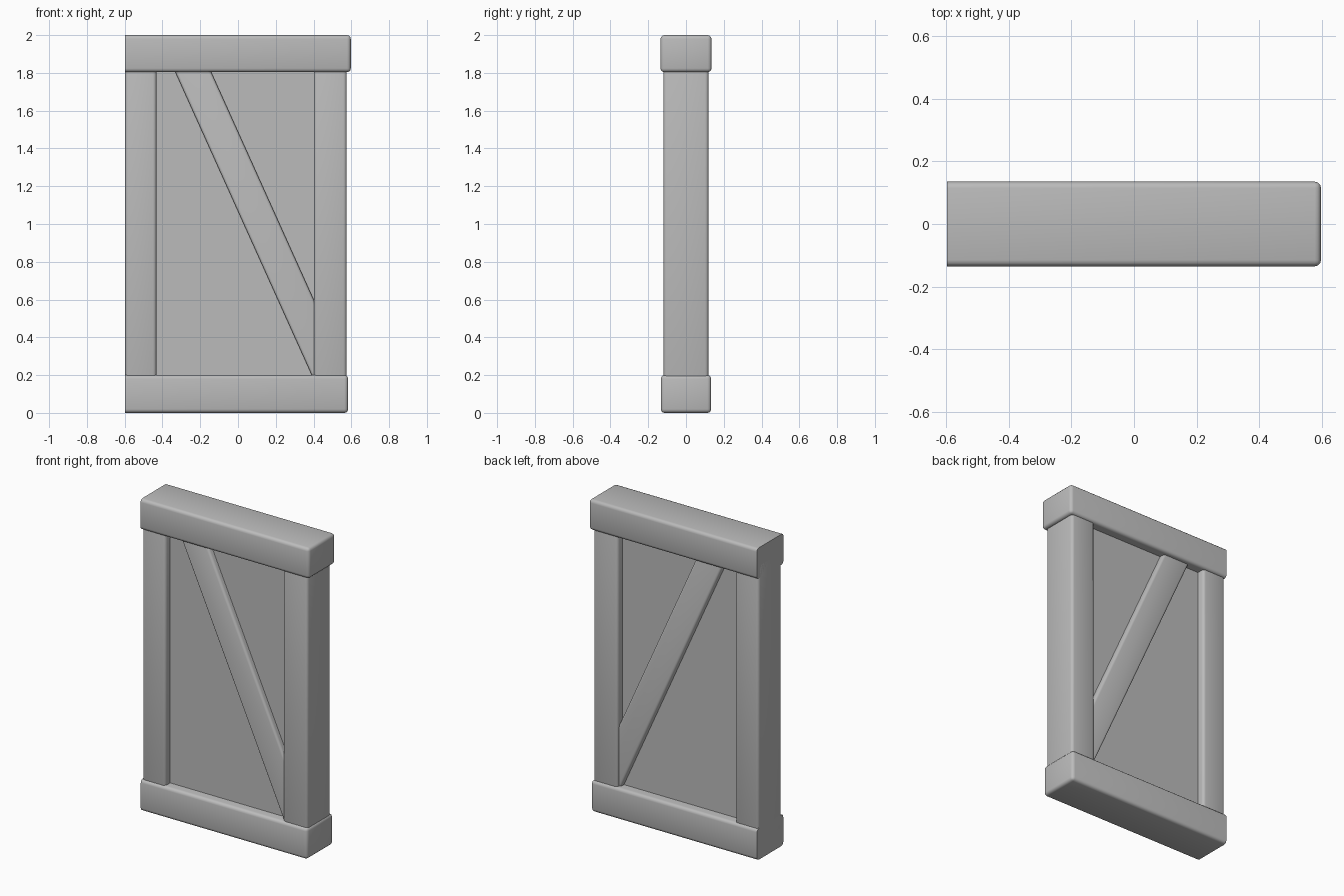
import bpy
import bmesh

cube = bpy.data.objects.get("Cube")
if cube:
    bpy.data.objects.remove(cube, do_unlink=True)

GREY = (0.5, 0.5, 0.5, 1.0)
grey = bpy.data.materials.new("plain grey")
grey.use_nodes = True
grey.diffuse_color = GREY
grey.node_tree.nodes["Principled BSDF"].inputs["Base Color"].default_value = GREY


def slab(name, outline, depth, bevel=0.0, flat_end=None):
    """Extrude an x-z outline through y, rounding all edges but those at flat_end."""
    bm = bmesh.new()
    front = [bm.verts.new((x, -depth, z)) for x, z in outline]
    back = [bm.verts.new((x, depth, z)) for x, z in outline]
    bm.faces.new(front)
    bm.faces.new(back[::-1])
    n = len(outline)
    for i in range(n):
        j = (i + 1) % n
        bm.faces.new((front[j], front[i], back[i], back[j]))
    bmesh.ops.recalc_face_normals(bm, faces=bm.faces[:])
    if bevel:
        edges = [e for e in bm.edges if flat_end is None
                 or any(abs(v.co.x - flat_end) > 0.001 for v in e.verts)]
        bmesh.ops.bevel(bm, geom=edges, offset=bevel, segments=3,
                        profile=0.5, affect='EDGES')
    mesh = bpy.data.meshes.new(name)
    bm.to_mesh(mesh)
    bm.free()
    mesh.materials.append(grey)
    obj = bpy.data.objects.new(name, mesh)
    bpy.context.collection.objects.link(obj)
    bpy.ops.object.select_all(action='DESELECT')
    obj.select_set(True)
    bpy.context.view_layer.objects.active = obj
    bpy.ops.object.shade_smooth_by_angle(angle=0.9)
    return obj


def box(x0, x1, z0, z1):
    return [(x0, z0), (x1, z0), (x1, z1), (x0, z1)]


# Horizontal beams, cut flat at the -x end
END = -0.597
slab("top_beam", box(END, 0.597, 1.804, 2.0), 0.135, 0.02, END)
slab("bottom_beam", box(END, 0.583, 0.0, 0.2), 0.133, 0.02, END)

# Upright posts, running into the beams
slab("right_post", box(END, -0.432, 0.1, 1.9), 0.119, 0.018)
slab("left_post", box(0.402, 0.575, 0.1, 1.9), 0.119, 0.018)

# Recessed wall panel
slab("wall_panel", box(-0.5, 0.5, 0.1, 1.9), 0.07)

# Diagonal brace, standing proud of the panel on both sides
SLOPE = -2.22


def brace_point(x_top, x=None, z=None):
    """Point on a sloped edge that crosses the top beam at x_top."""
    if z is None:
        return x, 1.8 + SLOPE * (x - x_top)
    return x_top + (z - 1.8) / SLOPE, z


slab("diagonal_brace", [
    brace_point(-0.33, z=1.88), brace_point(-0.33, x=0.45),
    brace_point(-0.14, x=0.45), brace_point(-0.14, z=1.88),
], 0.105, 0.015)
